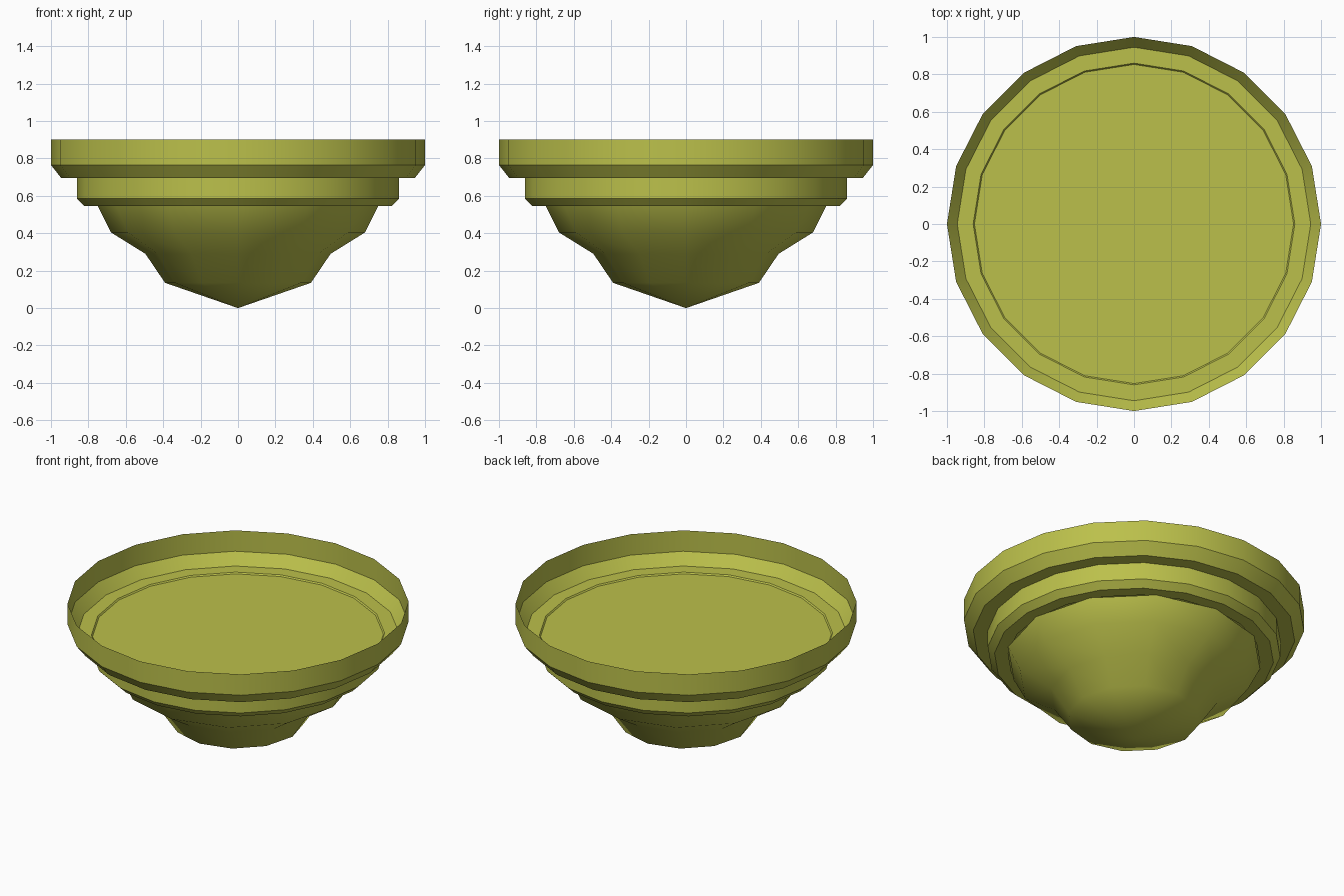
import bpy, bmesh, math

cube = bpy.data.objects.get("Cube")
if cube:
    bpy.data.objects.remove(cube, do_unlink=True)

olive = bpy.data.materials.new("olive_yellow")
olive.use_nodes = True
colour = (0.50, 0.53, 0.07, 1)
olive.diffuse_color = colour
olive.node_tree.nodes["Principled BSDF"].inputs["Base Color"].default_value = colour


def lathe(name, profile, sides, sharp_angle):
    """Spin an open (radius, height) profile, listed from top to bottom."""
    bm = bmesh.new()
    rings = []
    for r, z in profile:
        if r == 0:
            rings.append([bm.verts.new((0, 0, z))] * sides)
        else:
            angles = [2 * math.pi * i / sides for i in range(sides)]
            rings.append([bm.verts.new((r * math.cos(a), r * math.sin(a), z)) for a in angles])
    for upper, lower in zip(rings, rings[1:]):
        for i in range(sides):
            j = (i + 1) % sides
            corners = [upper[i], lower[i], lower[j], upper[j]]
            bm.faces.new(list(dict.fromkeys(corners)))
    mesh = bpy.data.meshes.new(name)
    bm.to_mesh(mesh)
    bm.free()
    mesh.materials.append(olive)
    obj = bpy.data.objects.new(name, mesh)
    bpy.context.collection.objects.link(obj)
    bpy.ops.object.select_all(action="DESELECT")
    obj.select_set(True)
    bpy.context.view_layer.objects.active = obj
    bpy.ops.object.shade_smooth_by_angle(angle=math.radians(sharp_angle))
    return obj


# Thin open rim with a chamfered foot
lathe("upper_rim", [(1, 0.9), (1, 0.765), (0.945, 0.695), (0.86, 0.695)], 20, 30)

# Narrower tier, closed by a slightly recessed floor
lathe("middle_tier", [(0, 0.687), (0.853, 0.687), (0.86, 0.695), (0.86, 0.585),
                      (0.82, 0.545), (0.74, 0.545)], 20, 30)

# Softly shaded bowl tapering to a point
lathe("lower_bowl", [(0.75, 0.545), (0.68, 0.405), (0.495, 0.29),
                     (0.39, 0.135), (0, 0)], 12, 80)
